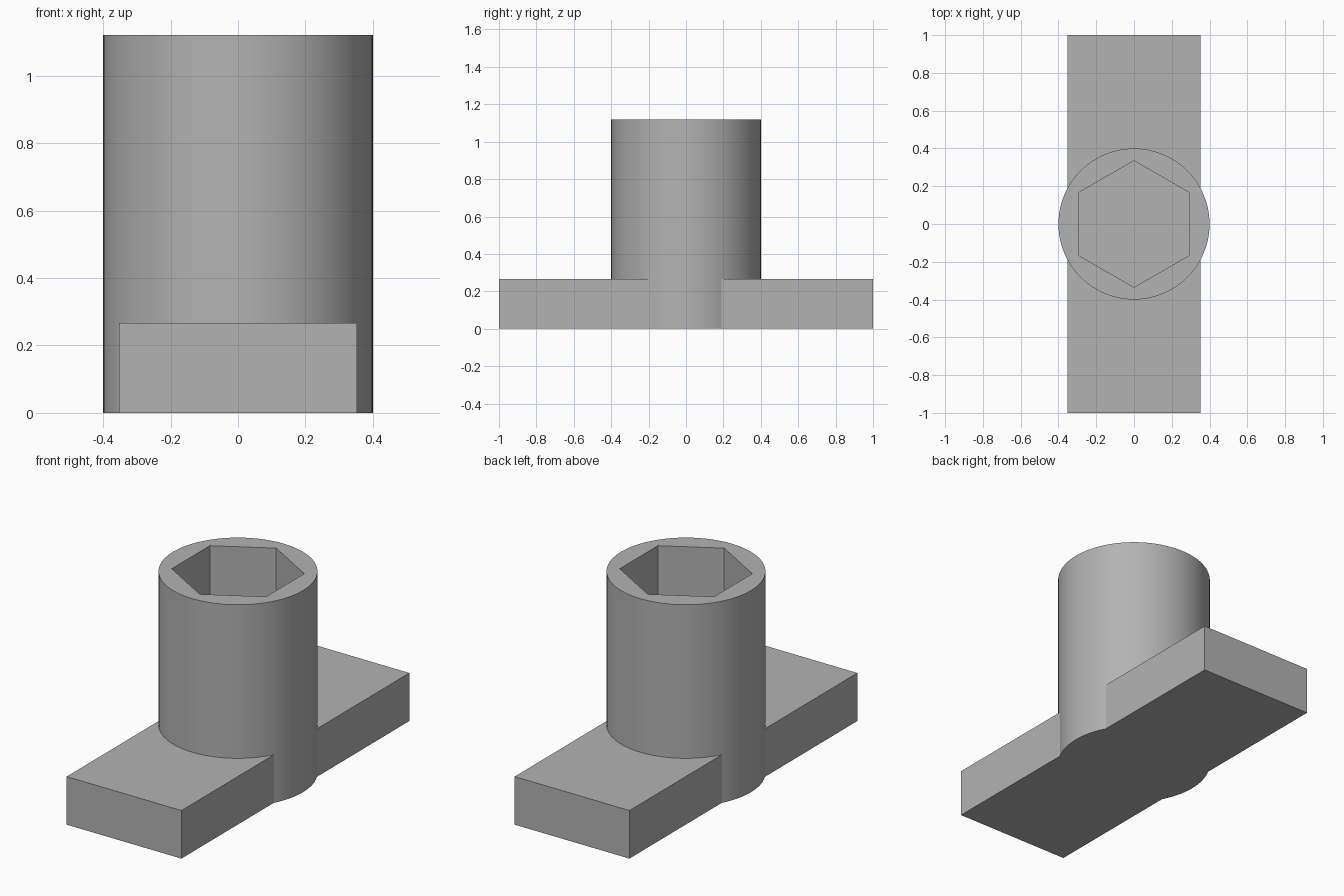
import bpy
import math

cube = bpy.data.objects.get("Cube")
if cube:
    bpy.data.objects.remove(cube, do_unlink=True)

HEIGHT, RADIUS = 1.12, 0.40
BAR_WIDTH, BAR_HEIGHT = 0.705, 0.267
HEX_RADIUS, SOCKET_FLOOR = 0.335, 0.267

grey = bpy.data.materials.new("plain grey")
grey.use_nodes = True
colour = (0.45, 0.45, 0.45, 1)
grey.diffuse_color = colour
grey.node_tree.nodes["Principled BSDF"].inputs["Base Color"].default_value = colour


def prism(name, sides, radius, bottom, top, turn=0):
    """Upright prism between two heights."""
    bpy.ops.mesh.primitive_cylinder_add(
        vertices=sides, radius=radius, depth=top - bottom,
        location=(0, 0, (bottom + top) / 2), rotation=(0, 0, turn))
    ob = bpy.context.object
    ob.name = name
    ob.data.materials.append(grey)
    return ob


def combine(target, helper, operation):
    """Apply a boolean and remove the helper."""
    mod = target.modifiers.new(operation.title(), 'BOOLEAN')
    mod.operation, mod.solver, mod.object = operation, 'EXACT', helper
    bpy.context.view_layer.objects.active = target
    bpy.ops.object.modifier_apply(modifier=mod.name)
    bpy.data.objects.remove(helper, do_unlink=True)


# Round post
handle = prism("socket_handle", 96, RADIUS, 0, HEIGHT)

# Flat crossbar through the foot of the post
bpy.ops.mesh.primitive_cube_add(size=1, location=(0, 0, BAR_HEIGHT / 2))
bar = bpy.context.object
bar.name = "crossbar"
bar.scale = (BAR_WIDTH, 2, BAR_HEIGHT)
bar.data.materials.append(grey)
combine(handle, bar, 'UNION')

# Blind hexagonal socket with corners facing front and back
socket = prism("hex_socket", 6, HEX_RADIUS, SOCKET_FLOOR, HEIGHT + 0.1)
combine(handle, socket, 'DIFFERENCE')

# Smooth round wall, sharp edges elsewhere
bpy.ops.object.select_all(action='DESELECT')
handle.select_set(True)
bpy.context.view_layer.objects.active = handle
bpy.ops.object.shade_smooth_by_angle(angle=math.radians(25))
